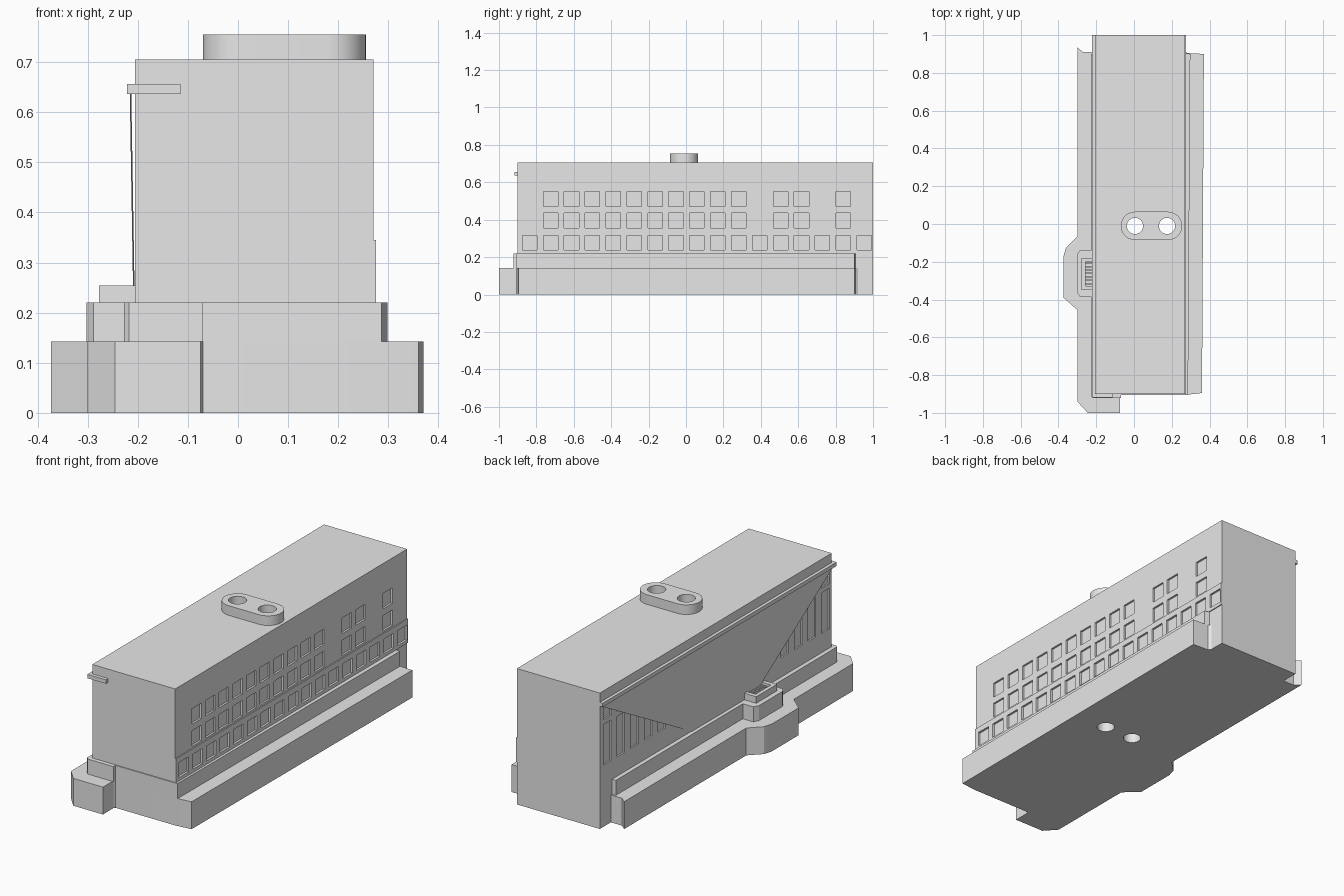
import bpy, bmesh
from math import sin, cos, pi

old = bpy.data.objects.get("Cube")
if old:
    bpy.data.objects.remove(old, do_unlink=True)

grey = bpy.data.materials.new("plain grey")
grey.use_nodes = True
grey.diffuse_color = (0.8, 0.8, 0.8, 1)
grey.node_tree.nodes["Principled BSDF"].inputs["Base Color"].default_value = (0.8, 0.8, 0.8, 1)


def finish(name, bm):
    bmesh.ops.recalc_face_normals(bm, faces=bm.faces)
    mesh = bpy.data.meshes.new(name)
    bm.to_mesh(mesh)
    bm.free()
    mesh.materials.append(grey)
    obj = bpy.data.objects.new(name, mesh)
    bpy.context.collection.objects.link(obj)
    return obj


def add_prism(bm, points, vector):
    face = bm.faces.new([bm.verts.new(p) for p in points])
    new = bmesh.ops.extrude_face_region(bm, geom=[face])["geom"]
    bmesh.ops.translate(bm, vec=vector, verts=[v for v in new if isinstance(v, bmesh.types.BMVert)])


def slab(name, outline, z0, z1):
    bm = bmesh.new()
    add_prism(bm, [(x, y, z0) for x, y in outline], (0, 0, z1 - z0))
    return finish(name, bm)


def boxes(name, specs):
    bm = bmesh.new()
    for x0, x1, y0, y1, z0, z1 in specs:
        add_prism(bm, [(x0, y0, z0), (x1, y0, z0), (x1, y1, z0), (x0, y1, z0)], (0, 0, z1 - z0))
    return finish(name, bm)


def cut(obj, cutter):
    mod = obj.modifiers.new("cut", "BOOLEAN")
    mod.operation = "DIFFERENCE"
    mod.solver = "EXACT"
    mod.object = cutter
    bpy.ops.object.select_all(action="DESELECT")
    bpy.context.view_layer.objects.active = obj
    obj.select_set(True)
    bpy.ops.object.modifier_apply(modifier=mod.name)


def arc(cx, cy, r, start, end, n):
    return [(cx + r * cos(start + (end - start) * i / n),
             cy + r * sin(start + (end - start) * i / n)) for i in range(n + 1)]


# Ground plinth with side bay, corner block and back extension
plinth = slab("plinth", [
    (-0.07, -0.905), (0.27, -0.905), (0.36, -0.895), (0.37, 0.9), (0.28, 0.905),
    (0.27, 0.92), (0.27, 1), (-0.206, 1), (-0.206, 0.91), (-0.27, 0.91), (-0.30, 0.935),
    (-0.30, -0.065), (-0.36, -0.125), (-0.373, -0.17), (-0.373, -0.39), (-0.30, -0.455),
    (-0.30, -0.94), (-0.245, -1), (-0.075, -1), (-0.075, -0.915)], 0, 0.142)

# Upper step of the plinth
step = slab("upper_step", [
    (-0.07, -0.905), (0.286, -0.905), (0.298, 0.9), (0.27, 0.905), (0.27, 1),
    (-0.206, 1), (-0.206, 0.9), (-0.228, 0.9), (-0.228, -0.14), (-0.288, -0.14),
    (-0.302, -0.165), (-0.302, -0.36), (-0.288, -0.385), (-0.228, -0.385),
    (-0.228, -0.91), (-0.218, -0.922), (-0.07, -0.922)], 0.142, 0.22)

# Main hall with a slightly thicker lower wall
bm = bmesh.new()
profile = [(-0.206, 0.22), (0.275, 0.22), (0.275, 0.345), (0.27, 0.345),
           (0.27, 0.705), (-0.206, 0.705)]
add_prism(bm, [(x, -0.9, z) for x, z in profile], (0, 1.9, 0))
hall = finish("main_hall", bm)

# Chimney base
cap = slab("chimney_base", arc(0.18, -0.01, 0.075, -pi / 2, pi / 2, 20)
           + arc(0.005, -0.01, 0.075, pi / 2, 3 * pi / 2, 20), 0.705, 0.755)

# Window recesses on both long walls
pitch = 0.1118
windows = []
for i in range(17):
    y = -0.875 + i * pitch
    windows.append((0.264, 0.3, y, y + 0.078, 0.238, 0.315))
    if i not in (0, 11, 14, 16):
        for z in (0.355, 0.47):
            windows.append((0.26, 0.3, y, y + 0.078, z, z + 0.08))
    y = -0.88 + i * pitch
    windows.append((-0.23, -0.198, y, y + 0.062, 0.32, 0.53))
    windows.append((-0.23, -0.198, y, y + 0.062, 0.555, 0.62))
window_cutter = boxes("window_cutter", windows)
cut(hall, window_cutter)

# Two round shafts through the whole height
bm = bmesh.new()
for x in (0.005, 0.175):
    add_prism(bm, [(px, py, -0.1) for px, py in arc(x, -0.01, 0.043, 0, 2 * pi, 32)[:-1]], (0, 0, 1))
shaft_cutter = finish("shaft_cutter", bm)
for part in (plinth, step, hall, cap):
    cut(part, shaft_cutter)

# Cornice along the side wall, returning round the front
slab("cornice", [(-0.222, 1), (-0.222, -0.918), (-0.115, -0.918), (-0.115, -0.9),
                 (-0.206, -0.9), (-0.206, 1)], 0.636, 0.656)

# Thin leaning panel below the cornice
bm = bmesh.new()
add_prism(bm, [(-0.216, 1, 0.638), (-0.216, -0.9, 0.638), (-0.209, -0.27, 0.22),
               (-0.209, 0.25, 0.22)], (0.003, 0, 0))
finish("side_panel", bm)

# Grated box on the side bay
grate = boxes("grate_box", [(-0.277, -0.206, -0.35, -0.18, 0.22, 0.254)])
recess = boxes("recess_cutter", [(-0.258, -0.19, -0.328, -0.202, 0.232, 0.3)])
cut(grate, recess)
boxes("grate_bars", [(-0.258, -0.206, -0.32 + i * 0.018, -0.312 + i * 0.018, 0.232, 0.246)
                     for i in range(7)])

for cutter in (window_cutter, shaft_cutter, recess):
    bpy.data.objects.remove(cutter, do_unlink=True)

# Smooth the rounded parts, keeping edges sharp
bpy.ops.object.select_all(action="DESELECT")
for part in (plinth, step, hall, cap):
    part.select_set(True)
bpy.context.view_layer.objects.active = cap
bpy.ops.object.shade_smooth_by_angle(angle=0.4)
